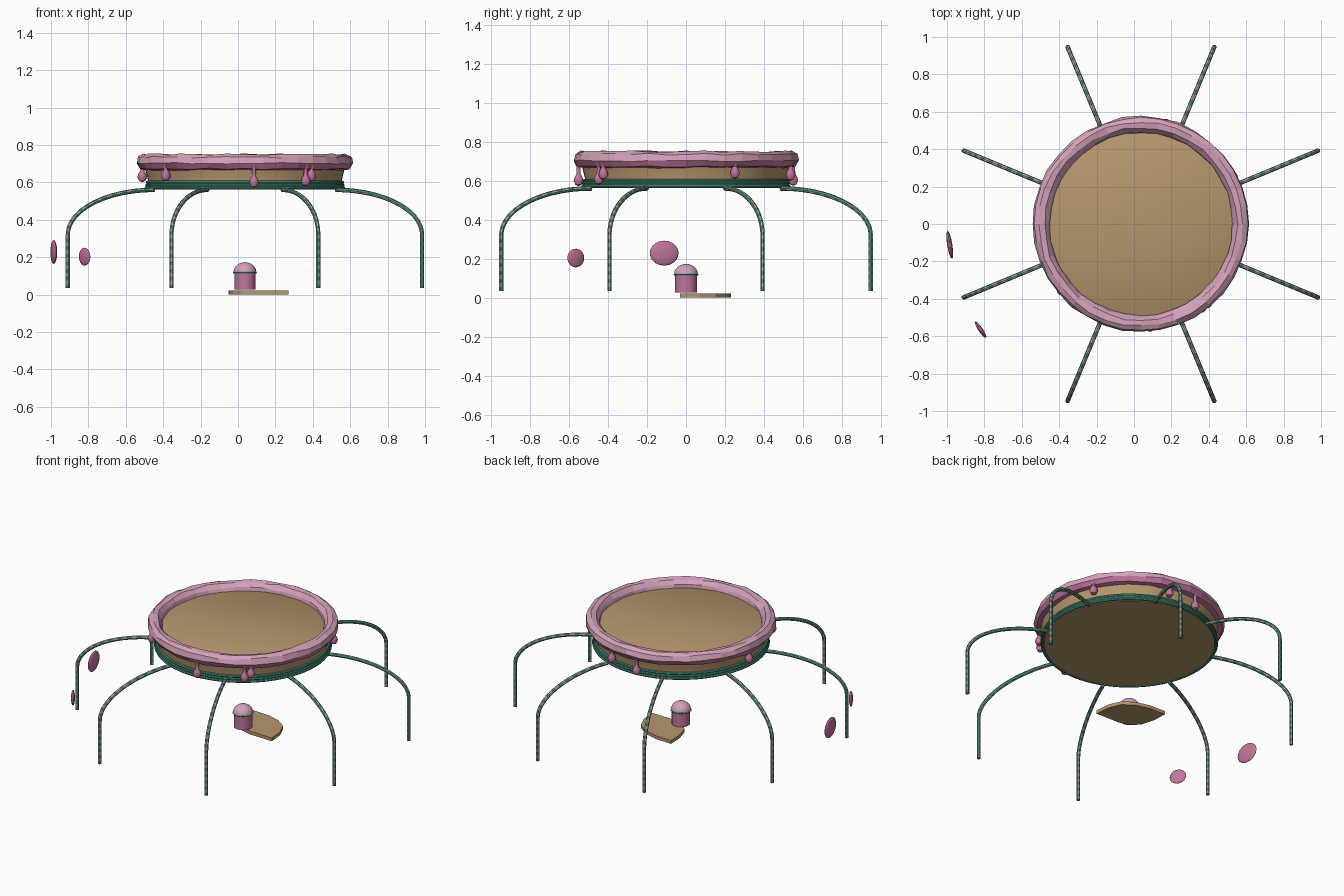
import bpy, bmesh, math, random
from mathutils import Vector, Matrix

random.seed(4)
old = bpy.data.objects.get("Cube")
if old:
    bpy.data.objects.remove(old, do_unlink=True)

CENTRE = Vector((0.037, 0, 0))


def material(name, r, g, b):
    col = [(c / 255) ** 2.2 for c in (r, g, b)] + [1]
    m = bpy.data.materials.new(name)
    m.use_nodes = True
    m.diffuse_color = col
    m.node_tree.nodes["Principled BSDF"].inputs["Base Color"].default_value = col
    return m


TAN = material("baked tan", 180, 149, 109)
PINK = material("icing pink", 192, 116, 155)
PALE = material("pale pink", 212, 160, 186)
GREEN = material("mint green", 78, 150, 127)
CREAM = material("stripe cream", 200, 168, 172)


def finish(name, bm, mats, smooth=True):
    bmesh.ops.recalc_face_normals(bm, faces=bm.faces)
    me = bpy.data.meshes.new(name)
    bm.to_mesh(me)
    bm.free()
    ob = bpy.data.objects.new(name, me)
    bpy.context.collection.objects.link(ob)
    for m in mats:
        me.materials.append(m)
    if smooth:
        bpy.ops.object.select_all(action='DESELECT')
        ob.select_set(True)
        bpy.context.view_layer.objects.active = ob
        bpy.ops.object.shade_smooth_by_angle(angle=math.radians(40))
    return ob


def bridge(bm, rings, closed=False):
    """Join rings of vertices with quads; returns faces as (face, ring, side)."""
    out = []
    n = len(rings[0])
    for i in range(len(rings) if closed else len(rings) - 1):
        a, b = rings[i], rings[(i + 1) % len(rings)]
        for j in range(n):
            k = (j + 1) % n
            out.append((bm.faces.new((a[j], a[k], b[k], b[j])), i, j))
    return out


def lathe(name, profile, mats, sides=64, closed=False, wobble=0, smooth=True, rule=None):
    bm = bmesh.new()
    rings = []
    for r, z in profile:
        ring = []
        for j in range(sides):
            a = math.tau * j / sides
            rr = r + random.uniform(-wobble, wobble)
            zz = z + random.uniform(-wobble, wobble)
            ring.append(bm.verts.new(CENTRE + Vector((rr * math.cos(a), rr * math.sin(a), zz))))
        rings.append(ring)
    for f, i, j in bridge(bm, rings, closed):
        f.material_index = rule(i) if rule else 0
    if not closed:
        bm.faces.new(rings[0])
        bm.faces.new(rings[-1])
    return finish(name, bm, mats, smooth)


# Round tan body of the roof
lathe("roof_body", [(0.515, 0.562), (0.515, 0.6), (0.535, 0.68), (0.5, 0.7)], [TAN])

# Stacked green cords around the lower edge
for n, (radius, z) in enumerate([(0.527, 0.57), (0.523, 0.585), (0.521, 0.6)]):
    section = [(radius + 0.01 * math.cos(t * math.tau / 8),
                z + 0.009 * math.sin(t * math.tau / 8)) for t in range(8)]
    lathe(f"rim_cord_{n + 1}", section, [GREEN], closed=True)

# Lumpy icing ring, paler on its upper faces
lathe("icing_ring",
      [(0.52, 0.664), (0.56, 0.672), (0.576, 0.702), (0.568, 0.735),
       (0.545, 0.75), (0.515, 0.746), (0.494, 0.72), (0.487, 0.69)],
      [PINK, PALE], sides=36, closed=True, wobble=0.005, smooth=False,
      rule=lambda i: int(2 <= i <= 6))

# Icing drips: angle in degrees and height of the bead
DRIPS = [(-85, 0.603), (-54, 0.61), (-50, 0.635), (27, 0.64), (76, 0.63),
         (96, 0.605), (173, 0.632), (220, 0.637)]
for n, (deg, z) in enumerate(DRIPS):
    a = math.radians(deg)
    pos = CENTRE + Vector((0.553 * math.cos(a), 0.553 * math.sin(a), 0))
    bm = bmesh.new()
    rings = []
    for r, h in [(0.003, z - 0.03), (0.017, z - 0.024), (0.026, z - 0.004), (0.021, z + 0.015),
                 (0.011, z + 0.03), (0.01, 0.672), (0.022, 0.7)]:
        rings.append([bm.verts.new(pos + Vector((r * math.cos(t * math.tau / 10),
                                                 r * math.sin(t * math.tau / 10), h)))
                      for t in range(10)])
    bridge(bm, rings)
    bm.faces.new(rings[0])
    bm.faces.new(rings[-1])
    finish(f"icing_drip_{n + 1}", bm, [PINK])


# Leg path: quarter ellipse out from the rim, then straight down
def leg_path():
    pts = []
    for i in range(25):
        t = math.pi / 2 * i / 24
        pts.append(Vector((0.525 + 0.5 * math.sin(t), 0, 0.32 + 0.24 * math.cos(t))))
    for i in range(1, 15):
        pts.append(Vector((1.025, 0, 0.32 - 0.285 * i / 14)))
    return pts


# Eight striped legs
path = leg_path()
SIDES = 8
for n in range(8):
    turn = Matrix.Rotation(math.radians(22.5 + 45 * n), 3, 'Z')
    bm = bmesh.new()
    rings = []
    for i, p in enumerate(path):
        tangent = (path[min(i + 1, len(path) - 1)] - path[max(i - 1, 0)]).normalized()
        side = Vector((0, 1, 0))
        up = side.cross(tangent)
        rings.append([bm.verts.new(CENTRE + turn @ (p + 0.012 * (
            side * math.cos(t * math.tau / SIDES) + up * math.sin(t * math.tau / SIDES))))
            for t in range(SIDES)])
    for f, i, j in bridge(bm, rings):
        f.material_index = int((i * 4 + j) % 8 >= 5)
    bm.faces.new(rings[0])
    bm.faces.new(rings[-1])
    finish(f"leg_{n + 1}", bm, [GREEN, CREAM])

# Central post with a domed cap and a green band
lathe("post", [(0.056, 0.026), (0.056, 0.12)], [PINK], sides=24)
dome = [(0.061 * math.cos(t * math.pi / 12), 0.12 + 0.053 * math.sin(t * math.pi / 12))
        for t in range(6)] + [(0.004, 0.173)]
lathe("post_cap", dome, [PALE], sides=24)
band = [(0.058 + 0.006 * math.cos(t * math.tau / 6), 0.119 + 0.006 * math.sin(t * math.tau / 6))
        for t in range(6)]
lathe("post_band", band, [GREEN], sides=24, closed=True)

# Flat rounded plate on the ground beside the post
OUTLINE = [(0.233, -0.03), (0.225, 0.07), (0.19, 0.15), (0.12, 0.2), (0.03, 0.225),
           (-0.087, 0.23), (-0.085, 0.14), (-0.06, 0.05), (-0.02, 0), (0.06, -0.025)]
bm = bmesh.new()
rings = [[bm.verts.new(CENTRE + Vector((x, y, z))) for x, y in OUTLINE] for z in (0, 0.022)]
bridge(bm, rings)
for ring in rings:
    bm.faces.new(ring)
finish("ground_plate", bm, [TAN], smooth=False)

# Two thin floating sweets facing the centre
for n, (pos, size, deg) in enumerate([((-0.82, -0.565, 0.203), (0.012, 0.052, 0.048), 34),
                                      ((-0.985, -0.112, 0.228), (0.014, 0.075, 0.064), 9)]):
    bm = bmesh.new()
    bmesh.ops.create_uvsphere(bm, u_segments=16, v_segments=10, radius=1)
    bm.transform(Matrix.Translation(pos) @ Matrix.Rotation(math.radians(deg), 4, 'Z')
                 @ Matrix.Diagonal((*size, 1)))
    finish(f"sweet_{n + 1}", bm, [PINK])
